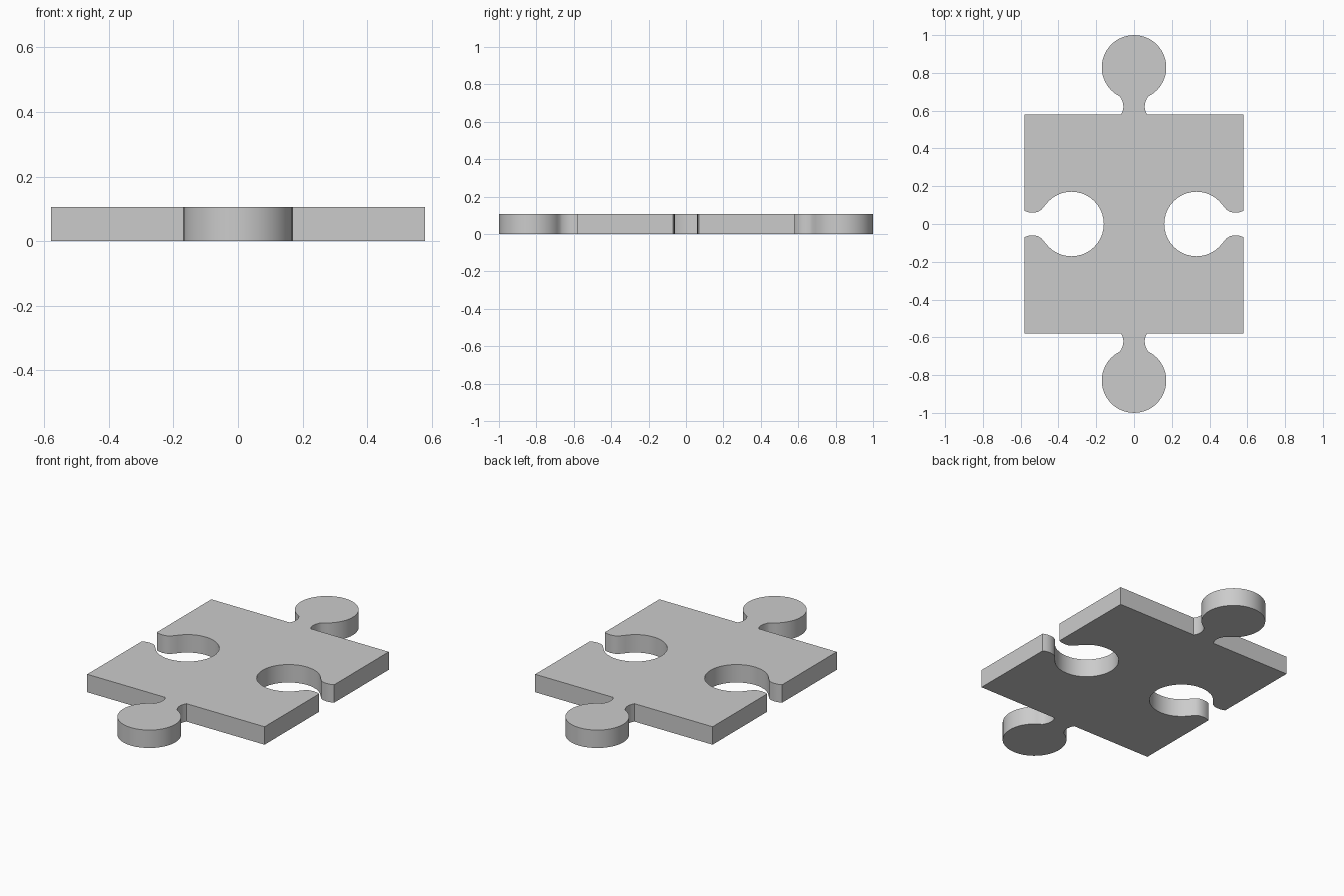
import bpy, bmesh, math
from mathutils import Matrix, Vector

if "Cube" in bpy.data.objects:
    bpy.data.objects.remove(bpy.data.objects["Cube"])

HALF, THICK = 0.58, 0.106
KNOB_C, KNOB_R = 0.249, 0.171

# Half widths of the neck at increasing distance from the piece's edge
TAB_NECK = [(0.069, 0), (0.060, 0.018), (0.056, 0.038), (0.058, 0.060), (0.067, 0.083)]
SOCKET_NECK = [(0.070, 0), (0.062, 0.022), (0.060, 0.045), (0.063, 0.068), (0.074, 0.088)]


def connector(neck, start, steps=32):
    """Neck, round head and mirrored neck, running from +u to -u."""
    pts = list(neck)
    for i in range(steps + 1):
        a = -start + (math.pi + 2 * start) * i / steps
        pts.append((KNOB_R * math.cos(a), KNOB_C + KNOB_R * math.sin(a)))
    return pts + [(-u, v) for u, v in reversed(neck)]


tab = connector(TAB_NECK, math.radians(64))
socket = connector(SOCKET_NECK, math.radians(54))

# Outline: right, top, left and bottom sides, alternating socket and tab
outline = []
for side in range(4):
    is_socket = side % 2 == 0
    rot = Matrix.Rotation(math.radians(90 * side - 90), 3, 'Z')
    outline.append(rot @ Vector((HALF, HALF, 0)))
    if is_socket:
        local = [(u, HALF - v) for u, v in socket]
    else:
        local = [(u, HALF + v) for u, v in tab]
    outline += [rot @ Vector((u, v, 0)) for u, v in local]

# Solid piece: fill the outline and extrude it upwards
bm = bmesh.new()
base = bm.faces.new([bm.verts.new(p) for p in outline])
top = bmesh.ops.extrude_face_region(bm, geom=[base], use_keep_orig=True)
bmesh.ops.translate(bm, vec=(0, 0, THICK),
                    verts=[e for e in top['geom'] if isinstance(e, bmesh.types.BMVert)])
bmesh.ops.recalc_face_normals(bm, faces=bm.faces)
bmesh.ops.triangulate(bm, faces=[f for f in bm.faces if len(f.verts) > 4])
mesh = bpy.data.meshes.new("puzzle_piece")
bm.to_mesh(mesh)
bm.free()
piece = bpy.data.objects.new("puzzle_piece", mesh)
bpy.context.collection.objects.link(piece)

# Smooth round walls, crisp rims and corners
bpy.context.view_layer.objects.active = piece
piece.select_set(True)
bpy.ops.object.shade_smooth_by_angle(angle=math.radians(30))
